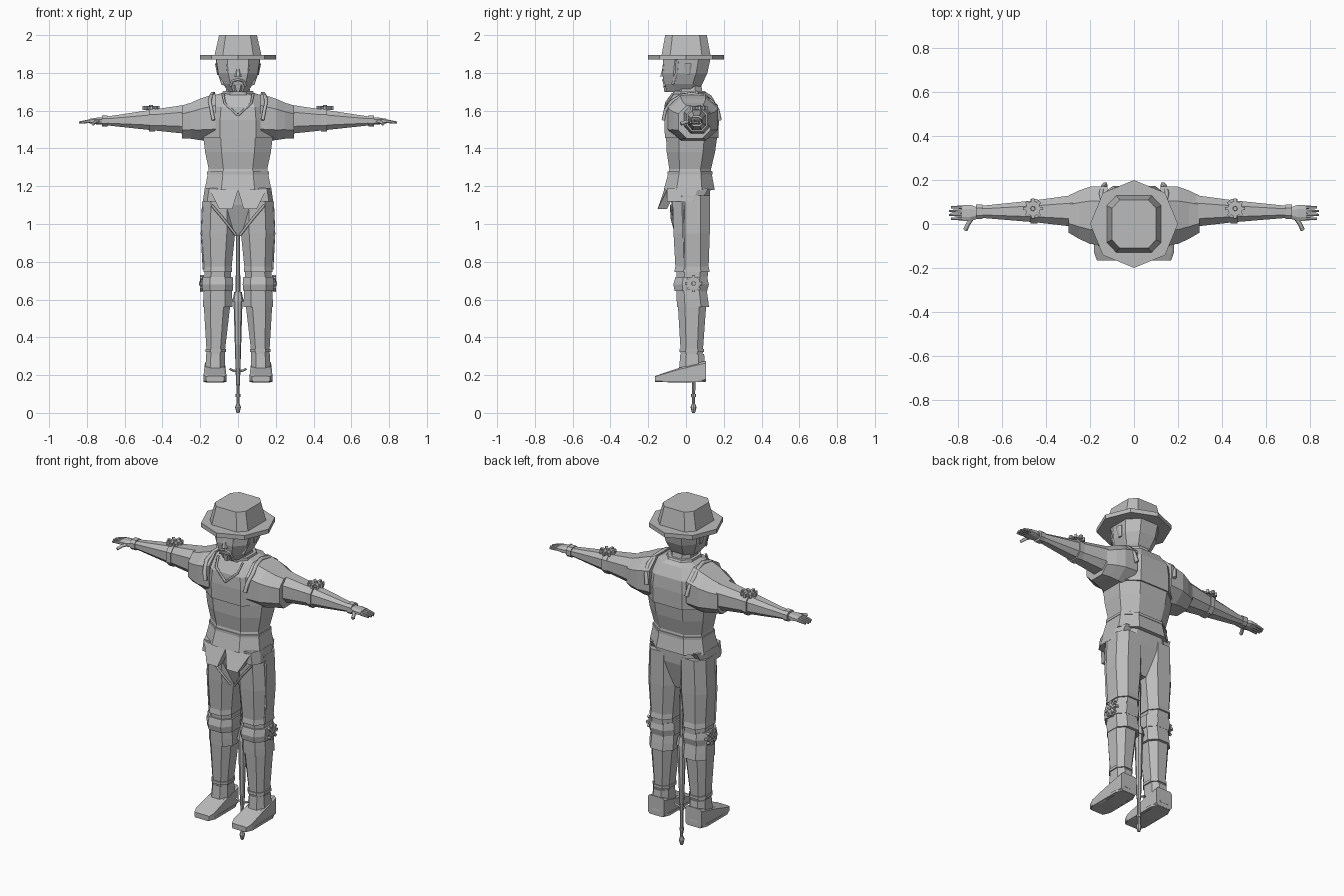
import bpy, bmesh
from math import cos, sin, pi
from mathutils import Vector, Matrix

old = bpy.data.objects.get("Cube")
if old:
    bpy.data.objects.remove(old, do_unlink=True)

shade = (.5, .5, .5, 1)
grey = bpy.data.materials.new("light grey")
grey.use_nodes = True
grey.diffuse_color = shade
grey.node_tree.nodes["Principled BSDF"].inputs["Base Color"].default_value = shade


def add_object(name, data):
    data.materials.append(grey)
    ob = bpy.data.objects.new(name, data)
    bpy.context.collection.objects.link(ob)


def finish(name, bm):
    bmesh.ops.recalc_face_normals(bm, faces=bm.faces)
    mesh = bpy.data.meshes.new(name)
    bm.to_mesh(mesh)
    bm.free()
    add_object(name, mesh)


def loft(name, axis, start, end, rings, side=1, corner=.5):
    """Eight-sided skin on a straight centre line from start to end.
    Each ring is (position along axis, half width, half depth).
    Returns a rule giving the section at any position."""
    first, last = rings[0][0], rings[-1][0]
    start, end = Vector(start), Vector(end)

    def section(t):
        centre = start.lerp(end, (t - first) / (last - first))
        for low, high in zip(rings, rings[1:]):
            if t <= high[0]:
                break
        size = Vector(low[1:]).lerp(Vector(high[1:]), (t - low[0]) / (high[0] - low[0]))
        return centre, size

    corners = [(1, corner), (corner, 1), (-corner, 1), (-1, corner)]
    corners += [(-u, -v) for u, v in corners]
    bm = bmesh.new()
    loops = []
    for ring in rings:
        t = ring[0]
        centre, size = section(t)
        loop = []
        for u, v in corners:
            a, b = centre.x + u * size.x, centre.y + v * size.y
            x, y, z = {"X": (t, a, b), "Y": (a, t, b), "Z": (a, b, t)}[axis]
            loop.append(bm.verts.new((side * x, y, z)))
        loops.append(loop)
    for below, above in zip(loops, loops[1:]):
        for i in range(len(corners)):
            bm.faces.new((below[i - 1], below[i], above[i], above[i - 1]))
    bm.faces.new(loops[0])
    bm.faces.new(loops[-1])
    finish(name, bm)
    return section


def band(name, axis, section, t, height, grow, side=1):
    """Raised ring that follows the section of another part."""
    ends = [t - height / 2, t + height / 2]
    centre, size = section(t)
    loft(name, axis, centre, centre, [(e, size.x + grow, size.y + grow) for e in ends], side)


def cone(name, bottom, top, low, high, y=0, sides=8):
    bm = bmesh.new()
    place = Matrix.Translation((0, y, (low + high) / 2))
    bmesh.ops.create_cone(bm, cap_ends=True, segments=sides, radius1=bottom, radius2=top,
                          depth=high - low, matrix=place)
    finish(name, bm)


def plate(name, points, depth, side=1):
    """Outline thickened towards the back."""
    bm = bmesh.new()
    face = bm.faces.new([bm.verts.new((side * x, y, z)) for x, y, z in points])
    geom = bmesh.ops.extrude_face_region(bm, geom=[face])["geom"]
    moved = [v for v in geom if isinstance(v, bmesh.types.BMVert)]
    bmesh.ops.translate(bm, vec=(0, depth, 0), verts=moved)
    finish(name, bm)


def trim(name, points, radius, side=1):
    """Four-sided piping along a path."""
    curve = bpy.data.curves.new(name, "CURVE")
    curve.dimensions = "3D"
    curve.bevel_depth = radius
    curve.bevel_resolution = 0
    curve.use_fill_caps = True
    spline = curve.splines.new("POLY")
    spline.points.add(len(points) - 1)
    for point, (x, y, z) in zip(spline.points, points):
        point.co = (side * x, y, z, 1)
    add_object(name, curve)


def rosette(name, centre, turn, side):
    """Disc with eight raised petals and a hub."""
    bm = bmesh.new()
    bmesh.ops.create_cone(bm, cap_ends=True, segments=8, radius1=.036, radius2=.036, depth=.01)
    bmesh.ops.create_cone(bm, cap_ends=True, segments=8, radius1=.014, radius2=.01, depth=.03)
    for i in range(8):
        spoke = Matrix.Rotation(i * pi / 4, 4, "Z") @ Matrix.Translation((.028, 0, 0))
        bmesh.ops.create_cube(bm, size=1, matrix=spoke @ Matrix.Diagonal((.034, .014, .02, 1)))
    x, y, z = centre
    bm.transform(Matrix.Translation((side * x, y, z)) @ Matrix.Rotation(turn * side, 4, "Y"))
    finish(name, bm)


# Hat, head and neck
axis_line = (0, 0)
cone("hat_brim", .2, .2, 1.87, 1.895)
loft("hat_crown", "Z", axis_line, axis_line, [(1.89, .125, .13), (2, .1, .11)], corner=.65)
loft("head", "Z", (0, -.02), (0, .005),
     [(1.7, .05, .08), (1.74, .08, .1), (1.8, .105, .12), (1.88, .115, .125)])
loft("neck", "Z", (0, .02), (0, .01), [(1.62, .07, .08), (1.74, .06, .07)])
loft("nose", "Z", (0, -.115), (0, -.11), [(1.78, .018, .022), (1.84, .008, .01)])
loft("chin_beard", "Z", (0, -.09), (0, -.09), [(1.7, .015, .025), (1.735, .03, .03)])

# Torso
spine = (0, .03)
jacket = loft("jacket", "Z", (0, .017), spine,
              [(1.18, .177, .135), (1.29, .155, .11), (1.38, .174, .128), (1.47, .185, .136)])
band("waist_band", "Z", jacket, 1.27, .015, .004)
loft("short_cape", "Z", spine, spine,
     [(1.455, .19, .142), (1.55, .19, .144), (1.62, .18, .138), (1.68, .13, .105), (1.695, .08, .08)])
loft("collar", "Z", spine, (0, .015), [(1.66, .09, .1), (1.705, .08, .085)])
loft("hips", "Z", spine, (0, .02), [(.94, .03, .05), (1.1, .18, .1), (1.2, .165, .11)])

# Sword hanging point down between the legs
sword_y = .04
for part, bottom, top, low, high in (
        ("grip", .013, .01, .6, .95), ("hilt_block", .03, .02, .59, .64),
        ("scabbard", .012, .024, .2, .6), ("shaft", .008, .01, .03, .21),
        ("collar", .013, .013, .085, .1), ("pommel", .008, .016, 0, .03),
        ("pommel_top", .016, .008, .03, .05)):
    cone("sword_" + part, bottom, top, low, high, sword_y)
trim("sword_guard", [(x * .015, sword_y, .22 + .0015 * x * x) for x in range(-3, 4)], .006)

for side, label in ((1, "left_"), (-1, "right_")):
    # Face details
    for part, z, radius in (("brow", 1.84, .006), ("eye", 1.815, .005)):
        trim(label + part, [(.02, -.119, z), (.06, -.115, z)], radius, side)
    trim(label + "moustache", [(0, -.12, 1.765), (.03, -.118, 1.757), (.04, -.11, 1.73)], .007, side)
    trim(label + "sideburn", [(.11, -.045, 1.87), (.1, -.05, 1.8), (.08, -.07, 1.74)], .009, side)
    loft(label + "ear", "Z", (.1, .01), (.11, .01), [(1.79, .01, .012), (1.85, .012, .022)], side)

    # Lapel, jacket hem and shoulder strap
    trim(label + "lapel", [(.08, -.07, 1.69), (.07, -.105, 1.64), (0, -.115, 1.575)], .007, side)
    plate(label + "hem_flap",
          [(0, -.116, 1.18), (.15, -.1, 1.18), (.1, -.15, 1.08), (.03, -.15, 1.08)], .05, side)
    loft(label + "side_skirt", "Z", (.14, -.01), (.13, .01), [(1.12, .046, .09), (1.19, .046, .11)], side)
    arc = [i * pi / 8 for i in range(9)]
    trim(label + "shoulder_strap",
         [(.13 + .02 * sin(2 * a) ** 2, .03 + .15 * cos(a), 1.55 + .14 * sin(a)) for a in arc], .012, side)

    # Sleeve, arm and cuffs
    loft(label + "sleeve", "X", (.035, 1.565), (.045, 1.54),
         [(.12, .135, .125), (.2, .13, .11), (.25, .11, .095), (.297, .085, .087)], side)
    arm = loft(label + "arm", "X", (.06, 1.555), (.055, 1.545),
               [(.25, .075, .08), (.45, .05, .055), (.72, .025, .02)], side)
    band(label + "elbow_band", "X", arm, .455, .03, .006, side)
    band(label + "wrist_cuff", "X", arm, .705, .03, .007, side)
    centre, size = arm(.46)
    rosette(label + "elbow_rosette", (.46, .07, centre.y + size.y + .01), 0, side)

    # Hand
    palm_centre = (.05, 1.545)
    loft(label + "palm", "X", palm_centre, palm_centre,
         [(.71, .025, .018), (.745, .037, .018), (.785, .035, .012)], side)
    for i in range(4):
        y = .024 + .0175 * i
        tip = .845 - .008 * abs(i - 1.5)
        loft(label + "finger_" + str(i), "X", (y, 1.545), (y, 1.537),
             [(.78, .008, .01), (tip, .005, .006)], side)
    trim(label + "thumb", [(.735, .03, 1.545), (.755, 0, 1.54), (.768, -.028, 1.53)], .01, side)

    # Trouser leg with piping
    trousers = loft(label + "trouser_leg", "Z", (.107, .032), (.1, .028),
                    [(.745, .076, .094), (.775, .073, .088), (.95, .088, .096), (1.15, .083, .1)], side)
    trim(label + "front_piping", [(.14, -.078, 1.1), (.08, -.075, 1.03), (.01, -.05, .94)], .007, side)
    seam = []
    for z in (.76, .95, 1.12):
        centre, size = trousers(z)
        seam.append((centre.x + size.x, -.01, z))
    trim(label + "side_piping", seam, .006, side)

    # Boot with folded top
    boot = loft(label + "boot_shaft", "Z", (.12, .03), (.106, .033),
                [(.25, .045, .055), (.33, .049, .059), (.57, .07, .075), (.76, .07, .084)], side)
    band(label + "ankle_band", "Z", boot, .33, .016, .006, side)
    loft(label + "boot_fold", "Z", (.107, .037), (.107, .03),
         [(.56, .077, .085), (.6, .077, .083), (.645, .074, .08)], side)
    knee = loft(label + "boot_top", "Z", (.108, .026), (.108, .028),
                [(.645, .08, .086), (.68, .083, .094), (.72, .08, .084)], side)
    centre, size = knee(.68)
    rosette(label + "knee_rosette", (centre.x + size.x, sword_y, .685), pi / 2, side)

    # Shoe
    loft(label + "ankle", "Z", (.122, .033), (.119, .033), [(.19, .054, .073), (.312, .049, .063)], side)
    loft(label + "shoe", "Y", (.122, .18), (.122, .22),
         [(-.165, .047, .014), (-.13, .06, .022), (-.03, .057, .04), (.105, .053, .055)], side, .8)
    loft(label + "sole", "Z", (.122, -.03), (.122, -.03), [(.163, .06, .134), (.178, .06, .134)], side, .7)
